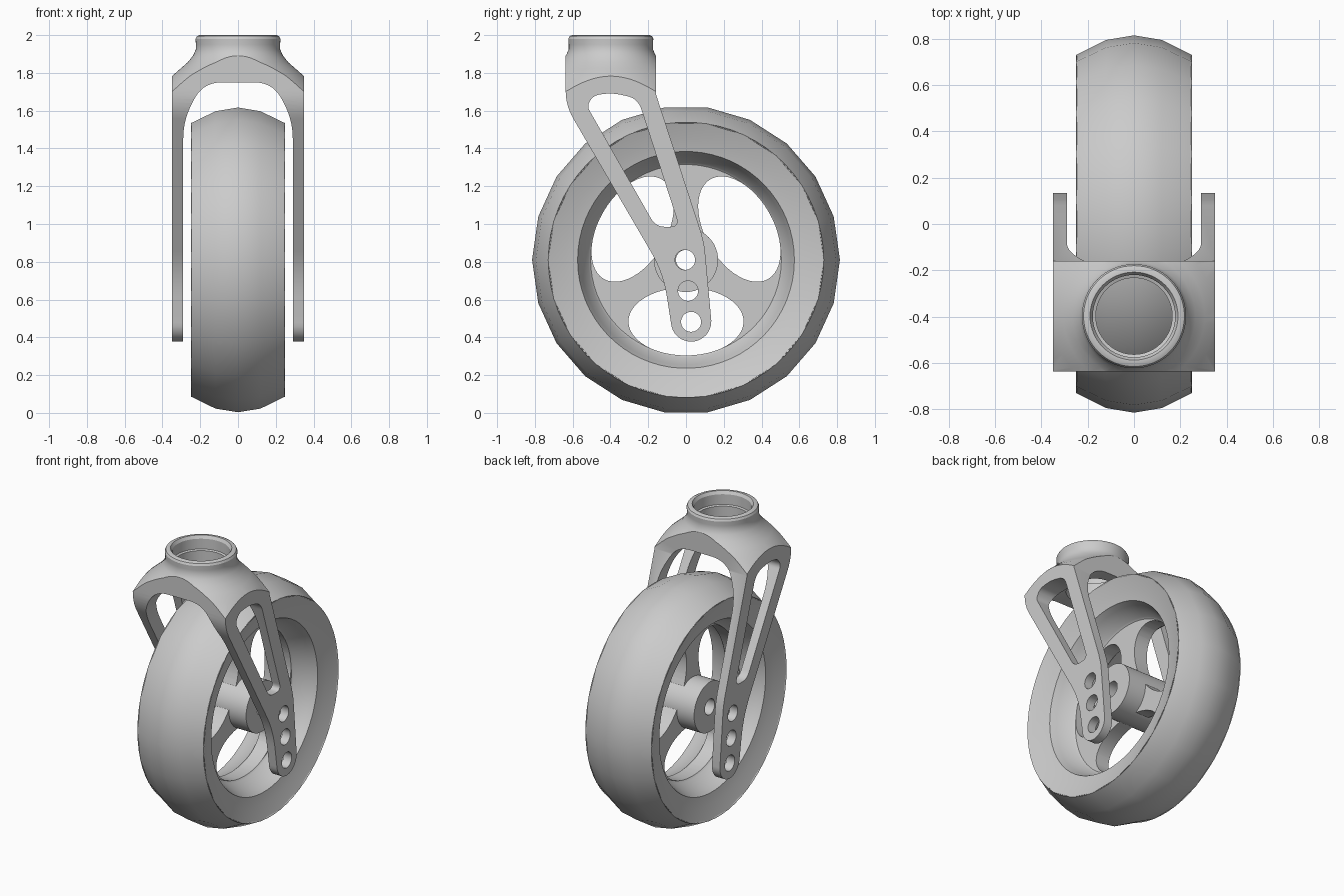
import bpy, bmesh, math
from mathutils import Vector

if "Cube" in bpy.data.objects:
    bpy.data.objects.remove(bpy.data.objects["Cube"])

AXLE_Z = 0.81
TUBE_Y = -0.398


def finish(name, bm):
    bmesh.ops.remove_doubles(bm, verts=bm.verts, dist=1e-5)
    bmesh.ops.recalc_face_normals(bm, faces=bm.faces)
    me = bpy.data.meshes.new(name)
    bm.to_mesh(me)
    bm.free()
    ob = bpy.data.objects.new(name, me)
    bpy.context.collection.objects.link(ob)
    return ob


def lathe(name, profile, n, axis):
    """Revolve a closed (radius, axial) profile about the axle (X) or tube axis (Z)."""
    bm = bmesh.new()
    rings = []
    for i in range(n):
        a = 2 * math.pi * i / n
        c, s = math.cos(a), math.sin(a)
        rings.append([bm.verts.new((h, r * c, r * s + AXLE_Z) if axis == 'X'
                                   else (r * c, r * s + TUBE_Y, h)) for r, h in profile])
    m = len(profile)
    for i in range(n):
        p, q = rings[i], rings[(i + 1) % n]
        for j in range(m):
            k = (j + 1) % m
            bm.faces.new((p[j], p[k], q[k], q[j]))
    return finish(name, bm)


def prism(name, pts, lo, hi, axis):
    """Extrude a 2D outline along X (outline in y,z) or Y (outline in x,z)."""
    bm = bmesh.new()
    put = (lambda p, t: (t, p[0], p[1])) if axis == 'X' else (lambda p, t: (p[0], t, p[1]))
    a = [bm.verts.new(put(p, lo)) for p in pts]
    b = [bm.verts.new(put(p, hi)) for p in pts]
    bm.faces.new(a)
    bm.faces.new(b[::-1])
    for i in range(len(pts)):
        k = (i + 1) % len(pts)
        bm.faces.new((a[i], a[k], b[k], b[i]))
    return finish(name, bm)


def rounded(corners, steps=7):
    """Round each (u, v, setback) corner of a polygon."""
    out = []
    for i, (u, v, d) in enumerate(corners):
        p = Vector((u, v))
        if d == 0:
            out.append(p)
            continue
        a = p + (Vector(corners[i - 1][:2]) - p).normalized() * d
        b = p + (Vector(corners[(i + 1) % len(corners)][:2]) - p).normalized() * d
        for k in range(steps + 1):
            t = k / steps
            out.append(a * (1 - t) ** 2 + p * 2 * t * (1 - t) + b * t * t)
    return out


def ellipse(cu, cv, ru, rv, n=32, rot=0.0):
    pts = []
    for i in range(n):
        a = 2 * math.pi * i / n
        u, v = ru * math.cos(a), rv * math.sin(a)
        pts.append((cu + u * math.cos(rot) - v * math.sin(rot),
                    cv + u * math.sin(rot) + v * math.cos(rot)))
    return pts


def boolean(ob, tool, op='DIFFERENCE'):
    mod = ob.modifiers.new('cut', 'BOOLEAN')
    mod.operation, mod.object, mod.solver = op, tool, 'EXACT'
    bpy.context.view_layer.objects.active = ob
    bpy.ops.object.modifier_apply(modifier=mod.name)
    bpy.data.objects.remove(tool, do_unlink=True)


def mirrored(half):
    return half + [(r, -x) for r, x in reversed(half) if x != 0]


# Tyre: coarse 22-sided crown
tyre = lathe('tyre', [(0.60, -0.12), (0.73, -0.25), (0.795, -0.12), (0.815, 0),
                      (0.795, 0.12), (0.73, 0.25), (0.60, 0.12)], 22, 'X')

# Rim: dished side walls and barrel with a thin web in the middle
rim = lathe('rim', mirrored([(0.10, 0.05), (0.505, 0.05), (0.517, 0.06), (0.556, 0.16),
                             (0.574, 0.20), (0.64, 0.216), (0.729, 0.25), (0.70, 0.21)]), 66, 'X')

# Three oval windows in the web
for k in range(3):
    a = math.radians(-90 + 120 * k)
    boolean(rim, prism('window', ellipse(0.326 * math.cos(a), AXLE_Z + 0.326 * math.sin(a),
                                         0.305, 0.18, 48, a + math.pi / 2), -0.4, 0.4, 'X'))

# Hub with axle bore
hub = lathe('hub', [(0.053, -0.18), (0.17, -0.18), (0.17, 0.18), (0.053, 0.18)], 48, 'X')

# Fork: side outline extruded across the full width
tip = [Vector((0.027 + 0.107 * math.cos(a), 0.484 + 0.107 * math.sin(a)))
       for a in (math.radians(184 + 178 * i / 16) for i in range(17))]
left = rounded([(-0.637, 2.1, 0), (-0.637, 1.627, 0.08), (-0.12, 0.74, 0.13), (-0.08, 0.477, 0)])
right = [Vector(p) for p in ((0.103, 0.83), (0.096, 0.89), (0.08, 0.955), (-0.16, 1.69), (-0.16, 2.1))]
fork = prism('fork', left[:-1] + tip + right, -0.35, 0.35, 'X')

# Space between the legs, arched under the crown
boolean(fork, prism('arch', rounded([(-0.29, 0, 0), (0.29, 0, 0), (0.29, 1.55, 0.1),
                                     (0.185, 1.75, 0.1), (-0.185, 1.75, 0.1), (-0.29, 1.55, 0.1)]),
                    -1, 1, 'Y'))

# Rounded crown and neck with a stepped bore, trimmed to the fork outline
crown = lathe('crown', [(0.19, 2.0), (0.205, 2.0), (0.218, 1.994), (0.225, 1.98), (0.223, 1.95),
                        (0.223, 1.925), (0.236, 1.895), (0.265, 1.857), (0.305, 1.822),
                        (0.35, 1.783), (0.42, 1.705), (1.6, 0.9), (1.6, -0.5),
                        (0.165, -0.5), (0.165, 1.905), (0.178, 1.91), (0.178, 1.98)], 64, 'Z')
boolean(fork, crown, 'INTERSECT')

# Lightening slot and three axle positions through both legs
boolean(fork, prism('slot', rounded([(-0.525, 1.625, 0.03), (-0.49, 1.68, 0.03), (-0.395, 1.695, 0.05),
                                     (-0.255, 1.665, 0.06), (-0.035, 0.985, 0.05),
                                     (-0.16, 0.985, 0.05)]), -0.5, 0.5, 'X'))
for y, z in ((-0.005, 0.81), (0.011, 0.646), (0.027, 0.482)):
    boolean(fork, prism('axle_hole', ellipse(y, z, 0.053, 0.053), -0.5, 0.5, 'X'))

# Smooth shading with crisp edges
bpy.ops.object.select_all(action='DESELECT')
for ob in (tyre, rim, hub, fork):
    ob.select_set(True)
bpy.context.view_layer.objects.active = fork
bpy.ops.object.shade_smooth_by_angle(angle=math.radians(30))
